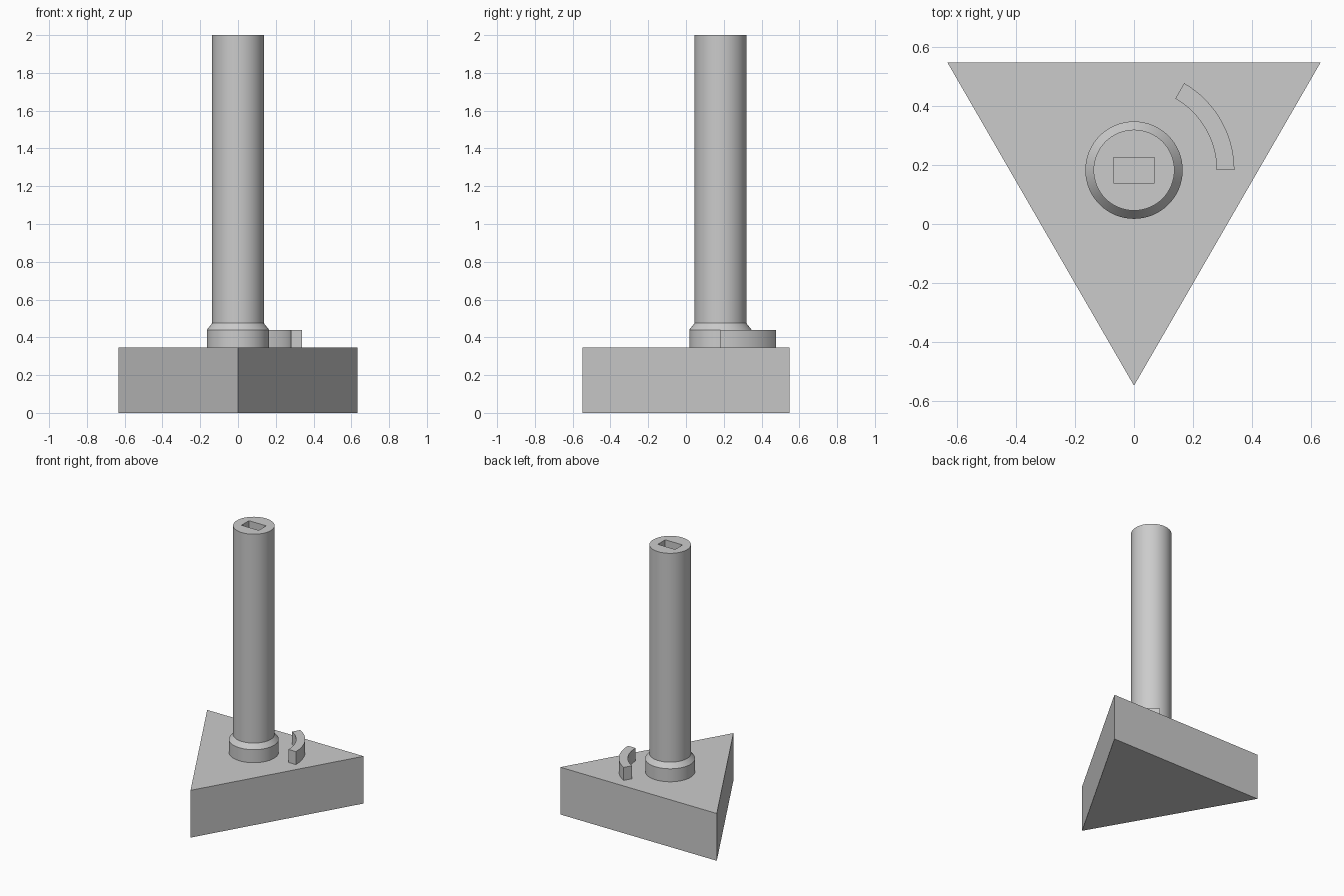
import bpy, bmesh
from math import sin, cos, radians, pi

if "Cube" in bpy.data.objects:
    bpy.data.objects.remove(bpy.data.objects["Cube"], do_unlink=True)

AXIS_Y = 0.1825      # shared centre of base, shaft and arc
BASE_TOP, COLLAR_TOP, SHAFT_TOP = 0.345, 0.44, 2.0
SHAFT_R, COLLAR_R = 0.137, 0.165

grey = bpy.data.materials.new("plain grey")
colour = (0.6, 0.6, 0.6, 1)
grey.diffuse_color = colour
grey.use_nodes = True
grey.node_tree.nodes["Principled BSDF"].inputs["Base Color"].default_value = colour


def polar(radius, degrees):
    a = radians(degrees)
    return radius * cos(a), radius * sin(a)


def finish(name, bm):
    bmesh.ops.recalc_face_normals(bm, faces=bm.faces[:])
    mesh = bpy.data.meshes.new(name)
    bm.to_mesh(mesh)
    bm.free()
    mesh.materials.append(grey)
    obj = bpy.data.objects.new(name, mesh)
    obj.location.y = AXIS_Y
    bpy.context.collection.objects.link(obj)
    return obj


def prism(name, outline, bottom, top):
    bm = bmesh.new()
    face = bm.faces.new([bm.verts.new((x, y, bottom)) for x, y in outline])
    side = bmesh.ops.extrude_face_region(bm, geom=[face])["geom"]
    verts = [v for v in side if isinstance(v, bmesh.types.BMVert)]
    bmesh.ops.translate(bm, verts=verts, vec=(0, 0, top - bottom))
    return finish(name, bm)


def lathe(name, profile, steps=64):
    bm = bmesh.new()
    rings = [[bm.verts.new((*polar(r, 360 * i / steps), z)) for i in range(steps)]
             for r, z in profile]
    for low, high in zip(rings, rings[1:]):
        for i in range(steps):
            j = (i + 1) % steps
            bm.faces.new((low[i], low[j], high[j], high[i]))
    bm.faces.new(rings[0])
    bm.faces.new(rings[-1])
    return finish(name, bm)


def smooth(obj):
    bpy.ops.object.select_all(action="DESELECT")
    obj.select_set(True)
    bpy.context.view_layer.objects.active = obj
    bpy.ops.object.shade_smooth_by_angle(angle=pi / 6)


# Triangular base pointing to the front
prism("triangular_base", [polar(0.73, a) for a in (-90, 30, 150)], 0, BASE_TOP)

# Round shaft with chamfered collar
shaft = lathe("shaft_with_collar", [(COLLAR_R, BASE_TOP), (COLLAR_R, COLLAR_TOP),
                                    (SHAFT_R, 0.475), (SHAFT_R, SHAFT_TOP)])

# Rectangular socket cut into the shaft top
w, d = 0.07, 0.043
cutter = prism("socket_cutter", [(-w, -d), (w, -d), (w, d), (-w, d)],
               SHAFT_TOP - 0.3, SHAFT_TOP + 0.1)
cut = shaft.modifiers.new("socket", "BOOLEAN")
cut.operation = "DIFFERENCE"
cut.solver = "EXACT"
cut.object = cutter
bpy.ops.object.select_all(action="DESELECT")
shaft.select_set(True)
bpy.context.view_layer.objects.active = shaft
bpy.ops.object.modifier_apply(modifier=cut.name)
bpy.data.objects.remove(cutter, do_unlink=True)
smooth(shaft)

# Curved stop beside the collar
angles = range(0, 61, 4)
outline = [polar(0.34, a) for a in angles] + [polar(0.28, a) for a in reversed(angles)]
smooth(prism("curved_stop", outline, BASE_TOP, COLLAR_TOP))
